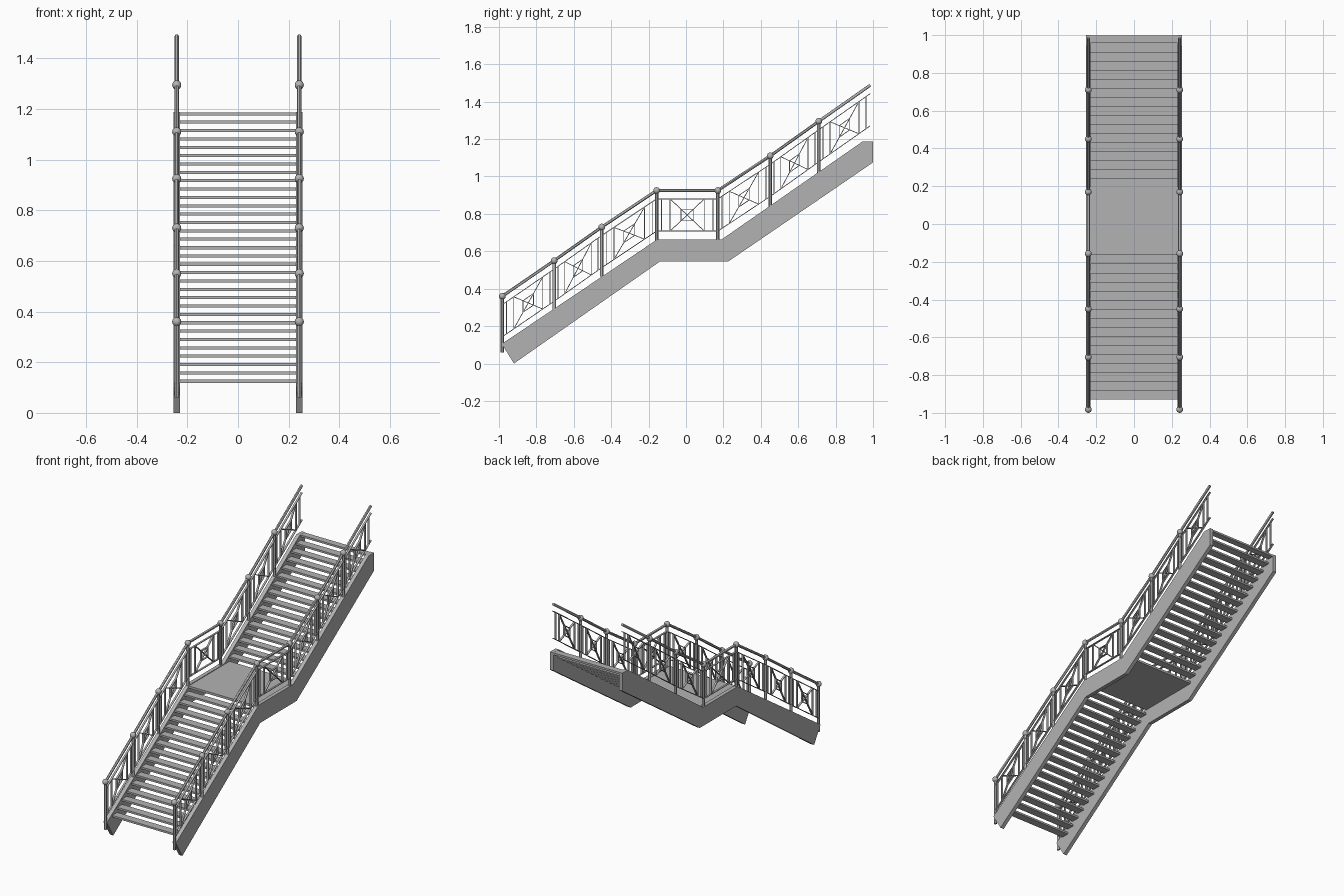
import bpy, bmesh
from mathutils import Vector

cube = bpy.data.objects.get("Cube")
if cube:
    bpy.data.objects.remove(cube, do_unlink=True)

grey = bpy.data.materials.new("grey metal")
grey.use_nodes = True
colour = (0.45, 0.45, 0.45, 1)
grey.diffuse_color = colour
grey.node_tree.nodes["Principled BSDF"].inputs["Base Color"].default_value = colour

SIDE = 0.242          # x of each railing
HALF_TREAD = 0.231


def finish(name, bm, smooth=False):
    bmesh.ops.recalc_face_normals(bm, faces=bm.faces)
    mesh = bpy.data.meshes.new(name)
    bm.to_mesh(mesh)
    bm.free()
    mesh.materials.append(grey)
    obj = bpy.data.objects.new(name, mesh)
    bpy.context.collection.objects.link(obj)
    if smooth:
        bpy.ops.object.select_all(action='DESELECT')
        obj.select_set(True)
        bpy.context.view_layer.objects.active = obj
        bpy.ops.object.shade_smooth_by_angle()
    return obj


def prism(bm, outline, x0, x1):
    """Extrude a (y, z) outline along x."""
    face = bm.faces.new([bm.verts.new((x0, y, z)) for y, z in outline])
    new = bmesh.ops.extrude_face_region(bm, geom=[face])["geom"]
    bmesh.ops.translate(bm, vec=(x1 - x0, 0, 0),
                        verts=[v for v in new if isinstance(v, bmesh.types.BMVert)])


def box(bm, y0, y1, z0, z1, half):
    prism(bm, [(y0, z0), (y1, z0), (y1, z1), (y0, z1)], -half, half)


def tube(bm, x, a, b, radius):
    """Round bar between two (y, z) points."""
    a, b = Vector((x, *a)), Vector((x, *b))
    d = b - a
    m = d.to_track_quat('Z', 'Y').to_matrix().to_4x4()
    m.translation = (a + b) / 2
    bmesh.ops.create_cone(bm, cap_ends=True, segments=12, radius1=radius,
                          radius2=radius, depth=d.length, matrix=m)


def flat_bar(bm, x, a, b, width=0.012, thick=0.004):
    """Flat strip between two (y, z) points, broad across x."""
    a, b = Vector(a), Vector(b)
    d = (b - a).normalized() * thick / 2
    n = Vector((-d.y, d.x))
    prism(bm, [a - n, b - n, b + n, a + n], x - width / 2, x + width / 2)


# Treads and landing
RISE, GOING = 0.033, 0.0478
treads = bmesh.new()
for start, height in ((-0.93, 0.131), (0.24, 0.692)):
    for i in range(16):
        y, z = start + i * GOING, height + i * RISE
        box(treads, y, min(y + 0.05, 0.998), z - 0.012, z, HALF_TREAD)
finish("treads", treads)
landing = bmesh.new()
box(landing, -0.165, 0.245, 0.645, 0.659, HALF_TREAD)
finish("landing", landing)

# Stringer outline, post positions: y, foot, top
outline = [(-0.985, 0.105), (-0.92, 0), (-0.14, 0.545), (0.225, 0.545), (1, 1.075),
           (1, 1.188), (0.945, 1.188), (0.19, 0.663), (-0.155, 0.663)]
posts = [(-0.982, 0.06, 0.36), (-0.705, 0.29, 0.55), (-0.45, 0.465, 0.73),
         (-0.157, 0.65, 0.925), (0.17, 0.65, 0.925), (0.45, 0.84, 1.11), (0.71, 1.01, 1.295)]
tops = [(y, top) for y, _, top in posts] + [(0.985, 1.488)]

for side, x in (("left", SIDE), ("right", -SIDE)):
    stringer = bmesh.new()
    prism(stringer, outline, x - 0.012, x + 0.012)
    finish(side + "_stringer", stringer)

    # Posts with ball caps
    bm = bmesh.new()
    for y, foot, top in posts:
        tube(bm, x, (y, foot), (y, top), 0.009)
    finish(side + "_posts", bm, True)
    bm = bmesh.new()
    for y, _, top in posts:
        ball = bmesh.ops.create_uvsphere(bm, u_segments=16, v_segments=10, radius=0.018)
        bmesh.ops.translate(bm, verts=ball["verts"], vec=(x, y, top))
    finish(side + "_ball_caps", bm, True)

    # Handrail and sheared infill panels
    rail, panel = bmesh.new(), bmesh.new()
    for a, b in zip(tops, tops[1:]):
        tube(rail, x, a, b, 0.008)

        def at(u, v):
            """Point in the panel: u along, v from lower to upper rail."""
            return (a[0] + (b[0] - a[0]) * u,
                    a[1] + (b[1] - a[1]) * u - 0.217 + 0.172 * v)

        for v in (0, 1):
            flat_bar(panel, x, at(0, v), at(1, v))
        for u in (0.08, 0.22, 0.78, 0.92):
            flat_bar(panel, x, at(u, 0), at(u, 1))
        flat_bar(panel, x, at(0.22, 0), at(0.78, 1))
        flat_bar(panel, x, at(0.22, 1), at(0.78, 0))
        lo, hi = 0.4, 0.6
        ring = [at(lo, 0.32), at(hi, 0.32), at(hi, 0.68), at(lo, 0.68)]
        for p, q in zip(ring, ring[1:] + ring[:1]):
            flat_bar(panel, x, p, q)
    finish(side + "_handrail", rail, True)
    finish(side + "_railing_panels", panel)
